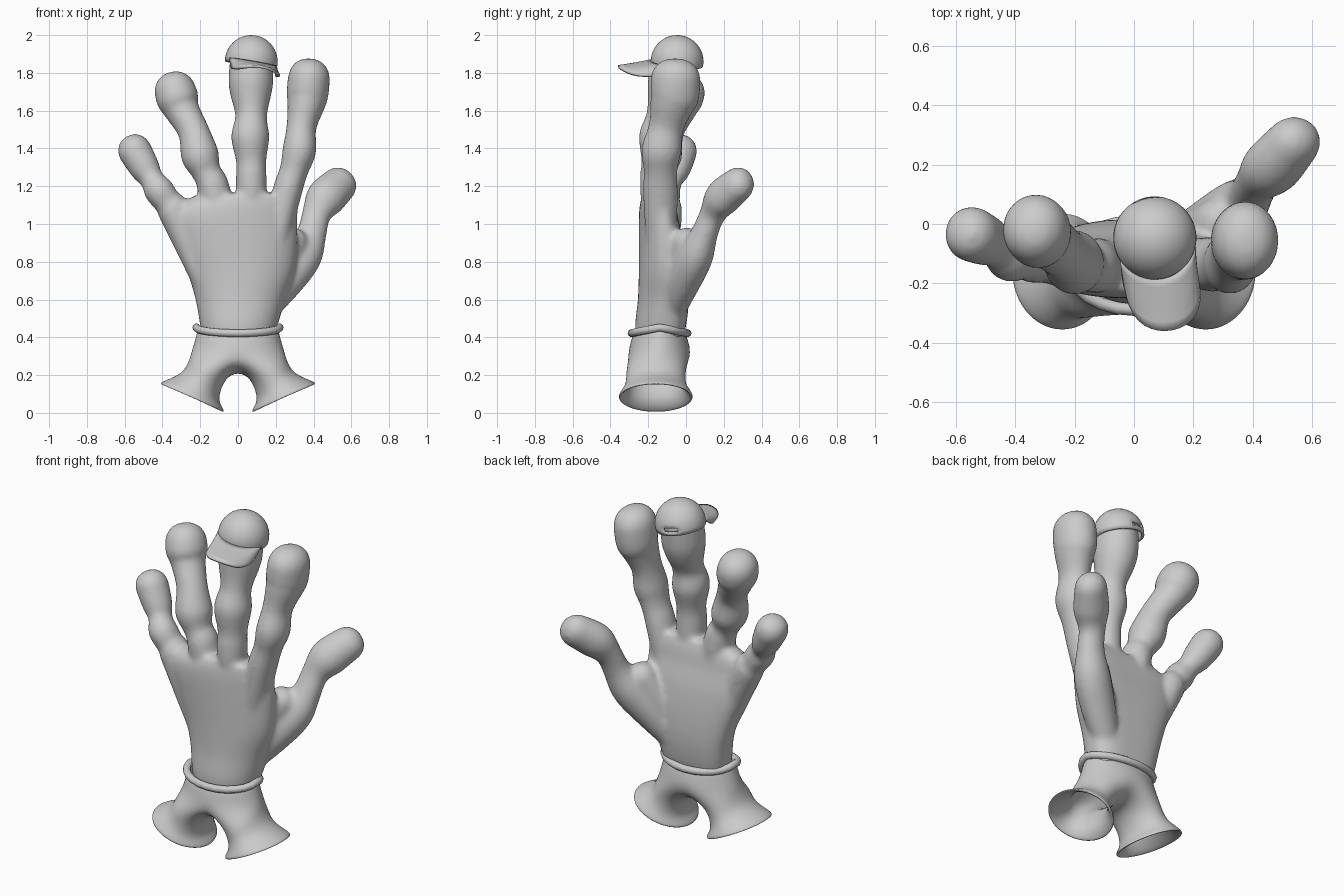
import bpy, bmesh, math
from mathutils import Vector, Euler

if "Cube" in bpy.data.objects:
    bpy.data.objects.remove(bpy.data.objects["Cube"])

Y = Vector((0, 1, 0))


def finish(name, bm, angle=60):
    bmesh.ops.recalc_face_normals(bm, faces=bm.faces)
    me = bpy.data.meshes.new(name)
    bm.to_mesh(me)
    bm.free()
    ob = bpy.data.objects.new(name, me)
    bpy.context.collection.objects.link(ob)
    bpy.ops.object.select_all(action='DESELECT')
    ob.select_set(True)
    bpy.context.view_layer.objects.active = ob
    bpy.ops.object.shade_smooth_by_angle(angle=math.radians(angle))
    return ob


def bridge(bm, a, b):
    n = len(a)
    for i in range(n):
        bm.faces.new((a[i], a[(i + 1) % n], b[(i + 1) % n], b[i]))


def loft(bm, rings):
    vs = [[bm.verts.new(p) for p in r] for r in rings]
    for a, b in zip(vs, vs[1:]):
        bridge(bm, a, b)
    bm.faces.new(vs[0])
    bm.faces.new(vs[-1])


def spline(rows, steps=4):
    """Catmull-Rom through rows of numbers."""
    out = []
    for i in range(len(rows) - 1):
        a, b, c, d = (rows[max(0, min(len(rows) - 1, i + k))] for k in (-1, 0, 1, 2))
        for s in range(steps):
            t = s / steps
            out.append([.5 * (2 * q + (r - p) * t + (2 * p - 5 * q + 4 * r - w) * t * t
                              + (3 * q - p - 3 * r + w) * t ** 3)
                        for p, q, r, w in zip(a, b, c, d)])
    return out + [list(rows[-1])]


def finger(bm, pts, depth=1.0, n=24):
    """Round-ended tube through (x, y, z, radius) points."""
    pts = spline(pts)
    c = [Vector(p[:3]) for p in pts]
    r = [p[3] for p in pts]
    end = (c[-1] - c[-2]).normalized()
    base, rad = c[-1].copy(), r[-1]
    for k in range(1, 7):
        a = math.radians(14.5 * k)
        c.append(base + end * rad * math.sin(a))
        r.append(rad * math.cos(a) ** .85)
    rings = []
    for i, p in enumerate(c):
        t = (c[min(i + 1, len(c) - 1)] - c[max(i - 1, 0)]).normalized()
        u = t.cross(Y).normalized()
        v = u.cross(t)
        rings.append([p + r[i] * (u * math.cos(q) + v * depth * math.sin(q))
                      for q in (2 * math.pi * k / n for k in range(n))])
    loft(bm, rings)


# hand: palm and fingers fused into one smooth skin
bm = bmesh.new()
palm = [(.36, -.18, .18, -.26, -.03), (.46, -.20, .21, -.27, -.0),
        (.60, -.225, .25, -.255, .015), (.75, -.27, .30, -.25, .01),
        (.90, -.325, .315, -.25, -.01), (1.02, -.36, .315, -.25, -.04),
        (1.10, -.33, .315, -.245, -.055), (1.16, -.2, .3, -.23, -.075)]
rings = []
for z, x0, x1, y0, y1 in spline(palm):
    ring = []
    for k in range(40):
        q = 2 * math.pi * k / 40
        c, s = math.cos(q), math.sin(q)
        sx = math.copysign(abs(c) ** .85, c)
        sy = math.copysign(abs(s) ** .85, s)
        ring.append(Vector(((x0 + x1) / 2 + sx * (x1 - x0) / 2,
                            (y0 + y1) / 2 + sy * (y1 - y0) / 2 + .03 * sx * sx, z)))
    rings.append(ring)
loft(bm, rings)

finger(bm, [(-.16, -.12, .65, .06), (-.33, -.11, 1.05, .085), (-.37, -.11, 1.11, .074),
            (-.42, -.11, 1.18, .08), (-.455, -.085, 1.235, .064), (-.49, -.06, 1.29, .08),
            (-.545, -.035, 1.385, .09)], 1.05)
finger(bm, [(-.08, -.13, .80, .07), (-.125, -.14, 1.17, .086), (-.165, -.14, 1.27, .077),
            (-.20, -.13, 1.36, .101), (-.235, -.10, 1.49, .083), (-.295, -.05, 1.60, .093),
            (-.315, -.035, 1.65, .111), (-.33, -.02, 1.695, .112)], 1.08)
finger(bm, [(.07, -.14, .80, .07), (.07, -.155, 1.2, .082), (.07, -.15, 1.33, .08),
            (.065, -.14, 1.46, .102), (.07, -.12, 1.57, .084), (.068, -.09, 1.68, .108),
            (.068, -.075, 1.75, .119), (.07, -.06, 1.85, .115)], 1.08)
finger(bm, [(.16, -.125, .70, .06), (.25, -.135, 1.13, .078), (.295, -.135, 1.28, .076),
            (.325, -.13, 1.39, .09), (.335, -.105, 1.51, .079), (.36, -.075, 1.63, .1),
            (.367, -.06, 1.68, .111), (.375, -.055, 1.765, .112)], 1.18)
finger(bm, [(.10, -.09, .50, .07), (.24, -.015, .69, .1), (.34, .05, .83, .105),
            (.39, .098, .95, .08), (.415, .14, 1.05, .077), (.462, .19, 1.135, .105),
            (.53, .267, 1.203, .098)], .9)
# web between thumb and palm
finger(bm, [(.1, -.09, .55, .06), (.2, -.045, .74, .085), (.285, .005, .895, .085)], 1)
hand = finish("hand", bm)
m = hand.modifiers.new("fuse", 'REMESH')
m.mode = 'VOXEL'
m.voxel_size = .012
m.use_smooth_shade = True
m = hand.modifiers.new("soften", 'SMOOTH')
m.factor = .5
m.iterations = 14

# flared two-legged trousers, open at the cuffs
bm = bmesh.new()
N, YC = 24, -.14


def waist_ring(rx, ry, z, dip):
    return [Vector((rx * math.sin(q), YC - ry * math.cos(q), z - dip * abs(math.cos(q))))
            for q in (2 * math.pi * k / N for k in range(N))]


rows = [[bm.verts.new(p) for p in waist_ring(*a)] for a in
        [(.215, .14, .45, .03), (.225, .155, .40, .025), (.245, .17, .335, .03)]]
for a, b in zip(rows, rows[1:]):
    bridge(bm, a, b)
crotch = [bm.verts.new((0, YC + .15 * math.cos(math.pi * k / 6),
                        .30 - .085 * math.sin(math.pi * k / 6))) for k in range(1, 6)]
# inner x, z / outer x, z / depth of each leg ring
leg = [(.065, .185, .262, .27, .16), (.098, .10, .29, .22, .158),
       (.098, .052, .345, .188, .178), (.066, .008, .418, .162, .205)]
for s in (1, -1):
    prev = [rows[-1][(s * i) % N] for i in range(13)] + crotch
    for x0, z0, x1, z1, ry in leg:
        ring = []
        for i in range(18):
            q = math.radians((i - 6) * 20)
            t = (1 + math.cos(q)) / 2
            ring.append(bm.verts.new((s * (x0 + t * (x1 - x0)), YC - .02 + ry * math.sin(q),
                                      z0 + t * (z1 - z0))))
        bridge(bm, prev, ring)
        prev = ring
trousers = finish("trousers", bm)
m = trousers.modifiers.new("cloth", 'SOLIDIFY')
m.thickness = .018
m.offset = -1
m = trousers.modifiers.new("smooth", 'SUBSURF')
m.levels = m.render_levels = 2

# rolled waistband, dipping at front and back
bm = bmesh.new()
path = waist_ring(.22, .148, .452, .03)
rings = []
for k, p in enumerate(path):
    t = (path[(k + 1) % N] - path[k - 1]).normalized()
    u = t.cross(Vector((0, 0, 1))).normalized()
    v = u.cross(t)
    rings.append([bm.verts.new(p + .021 * (u * math.cos(q) + v * math.sin(q)))
                  for q in (math.pi * j / 5 for j in range(10))])
for k in range(N):
    bridge(bm, rings[k - 1], rings[k])
band = finish("waistband", bm)

# peaked cap: dome with a strap opening at the back
bm = bmesh.new()
bmesh.ops.create_uvsphere(bm, u_segments=40, v_segments=20, radius=.14)
gone = []
for f in bm.faces:
    p = f.calc_center_median()
    if p.z < -.02 or (p.y > .1 and abs(p.x) < .043 and 0 < p.z < .03):
        gone.append(f)
bmesh.ops.delete(bm, geom=gone, context='FACES')
dome = finish("cap_dome", bm)

# peak of the cap
bm = bmesh.new()
grid = []
for i in range(17):
    s = i / 8 - 1
    a = math.radians(68 * s)
    inner = Vector((.136 * math.sin(a), -.136 * math.cos(a), -.006))
    h = s * math.pi / 2
    outer = Vector((.122 * math.sin(h), -.13 - .185 * max(math.cos(h), 0) ** .6, -.03))
    row = []
    for j in range(7):
        t = j / 6
        p = inner.lerp(outer, t)
        p.z -= t * .03 * (p.x / .12) ** 2
        row.append(bm.verts.new(p))
    grid.append(row)
for a, b in zip(grid, grid[1:]):
    for j in range(6):
        bm.faces.new((a[j], a[j + 1], b[j + 1], b[j]))
peak = finish("cap_peak", bm)
for ob in (dome, peak):
    ob.location = (.07, -.047, 1.86)
    ob.rotation_euler = Euler((0, math.radians(10), math.radians(12)))
    m = ob.modifiers.new("thickness", 'SOLIDIFY')
    m.thickness = .014
    m.offset = -1 if ob is dome else 0
